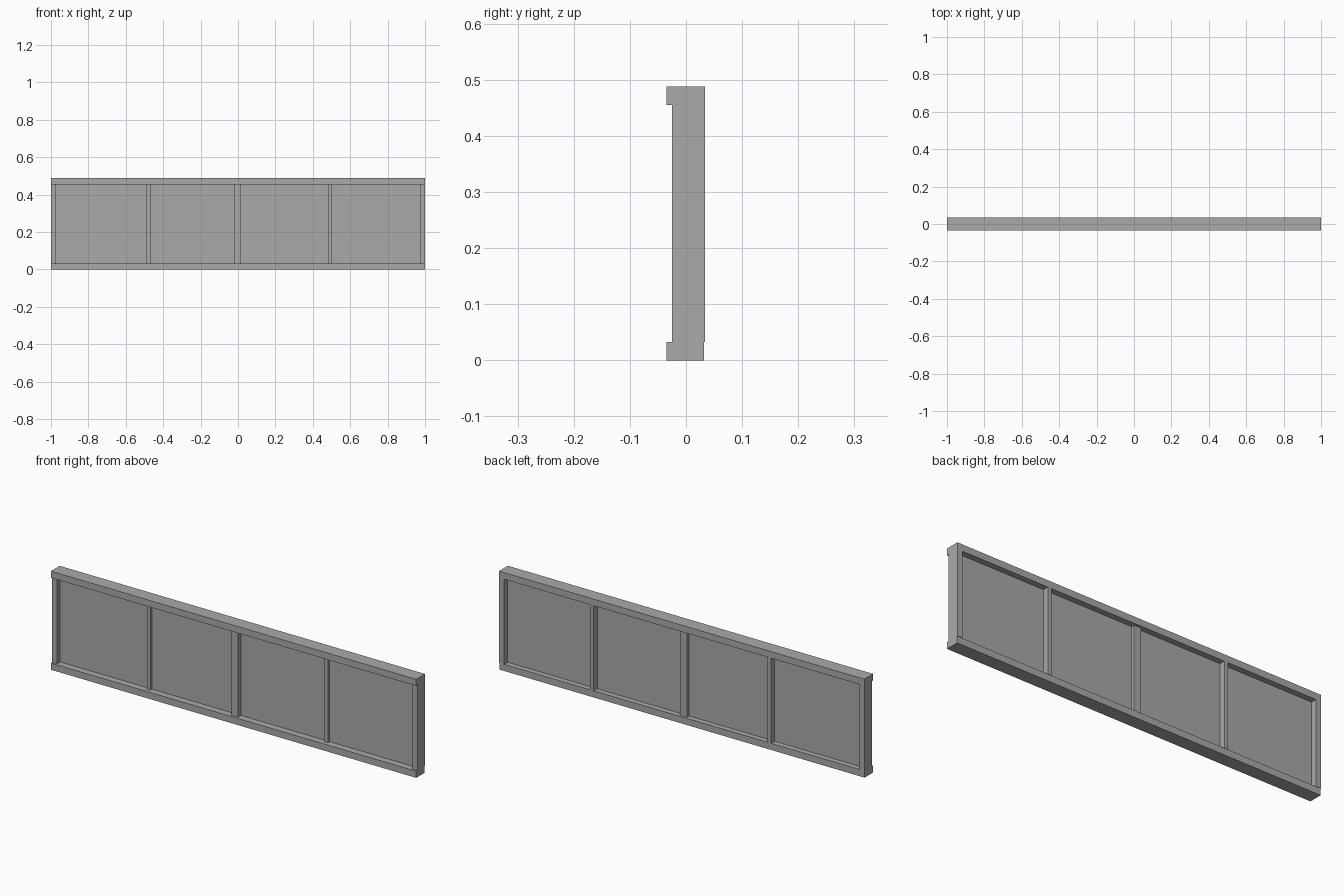
import bpy

cube = bpy.data.objects.get("Cube")
if cube:
    bpy.data.objects.remove(cube, do_unlink=True)

grey = bpy.data.materials.new("plain grey")
grey.use_nodes = True
colour = (0.4, 0.4, 0.4, 1)
grey.diffuse_color = colour
grey.node_tree.nodes["Principled BSDF"].inputs["Base Color"].default_value = colour


def box(name, xs, ys, zs):
    """Add a box spanning the given ranges."""
    spans = (xs, ys, zs)
    bpy.ops.mesh.primitive_cube_add(size=1, location=[sum(s) / 2 for s in spans])
    obj = bpy.context.object
    obj.name = name
    obj.scale = [s[1] - s[0] for s in spans]
    bpy.ops.object.transform_apply(location=False, rotation=False, scale=True)
    obj.data.materials.append(grey)
    return obj


BACK = 0.034
RAIL = 0.033
TOP = 0.488
inner = (RAIL, TOP - RAIL)

# Long rails, projecting at the front
box("bottom_rail", (-1, 1), (-0.035, 0.032), (0, RAIL))
box("top_rail", (-1, 1), (-0.035, BACK), (TOP - RAIL, TOP))

# End stiles
for side, x in (("right", -1), ("left", 0.973)):
    box(side + "_end_stile", (x, x + 0.027), (-0.025, BACK), inner)

# Slim intermediate posts and the wider centre post
for side, x in (("right", -0.479), ("left", 0.492)):
    box(side + "_slim_post", (x - 0.01, x + 0.01), (-0.015, BACK), inner)
box("centre_post", (-0.02, 0.017), (-0.024, 0.021), inner)

# Thin infill panel
box("infill_panel", (-0.973, 0.973), (-0.001, 0.005), inner)
